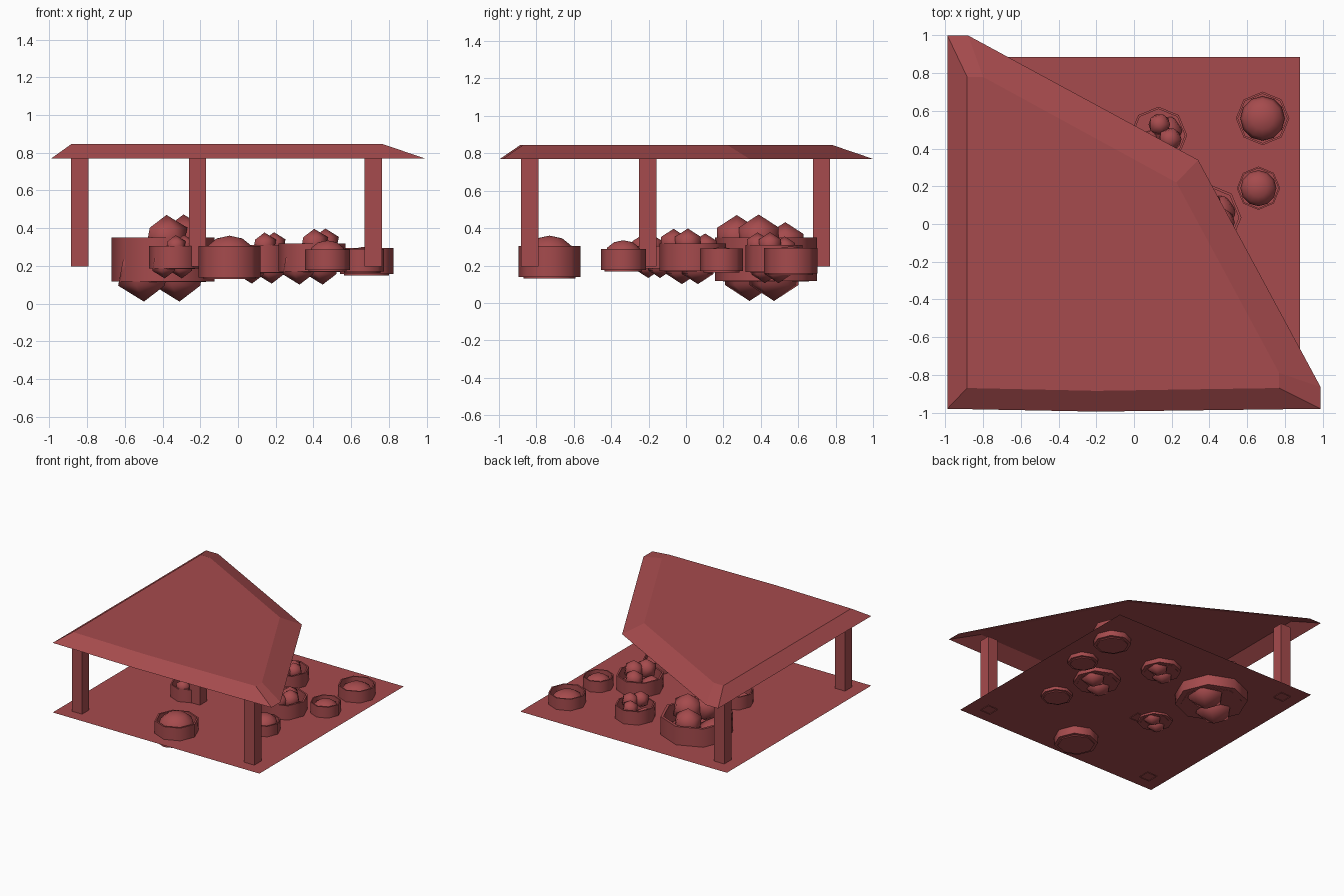
import bpy, bmesh, math
from mathutils import Matrix

if "Cube" in bpy.data.objects:
    bpy.data.objects.remove(bpy.data.objects["Cube"])

red = bpy.data.materials.new("red_clay")
red.diffuse_color = (0.38, 0.07, 0.074, 1)
red.use_nodes = True
red.node_tree.nodes["Principled BSDF"].inputs["Base Color"].default_value = red.diffuse_color


def finish(name, bm, angle=0):
    me = bpy.data.meshes.new(name)
    bmesh.ops.recalc_face_normals(bm, faces=bm.faces)
    bm.to_mesh(me)
    bm.free()
    ob = bpy.data.objects.new(name, me)
    me.materials.append(red)
    bpy.context.collection.objects.link(ob)
    if angle:
        bpy.ops.object.select_all(action='DESELECT')
        ob.select_set(True)
        bpy.context.view_layer.objects.active = ob
        bpy.ops.object.shade_smooth_by_angle(angle=math.radians(angle))
    return ob


def pot(name, x, y, r, z0, z1, foot):
    # eight-sided thin-walled pot with a closed base and a slight foot
    bm = bmesh.new()
    section = [(r * .84, z0 - foot), (r * .84, z0), (r, z0), (r, z1),
               (r * .92, z1), (r * .92, z0 + .03)]
    n = 8
    rings = [[bm.verts.new((x + q * math.cos(k * math.tau / n),
                            y + q * math.sin(k * math.tau / n), z))
              for q, z in section] for k in range(n)]
    for k in range(n):
        a, b = rings[k], rings[(k + 1) % n]
        for i in range(len(section) - 1):
            bm.faces.new((a[i], b[i], b[i + 1], a[i + 1]))
    bm.faces.new([ring[0] for ring in rings])
    finish(name, bm, 50)


# floor sheet
bm = bmesh.new()
bm.faces.new([bm.verts.new((x, y, 0.201)) for x, y in
              ((-.99, -.98), (.88, -.98), (.88, .885), (-.99, .885))])
finish("floor", bm)

# roof: top plate with sloping skirt, open underneath
eave = [(-.99, -.98), (-.2, -.995), (.99, -.98), (.99, -.865),
        (.34, .34), (-.88, 1.0), (-.99, 1.0)]
plate = [(-.885, -.87), (-.2, -.885), (.77, -.87), (.77, -.79),
         (.225, .22), (-.8, .78), (-.885, .78)]
bm = bmesh.new()
low = [bm.verts.new((x, y, .77)) for x, y in eave]
top = [bm.verts.new((x, y, .845)) for x, y in plate]
bm.faces.new(top)
for i in range(len(low)):
    j = (i + 1) % len(low)
    bm.faces.new((low[i], low[j], top[j], top[i]))
finish("roof", bm)

# square posts, open at the ends
for name, x, y in (("front_left_post", -.84, -.835), ("front_right_post", .718, -.835),
                   ("back_left_post", -.84, .725), ("middle_post", -.215, -.205)):
    bm = bmesh.new()
    bmesh.ops.create_cone(bm, cap_ends=False, segments=4, radius1=.046 * 2 ** .5,
                          radius2=.046 * 2 ** .5, depth=.6,
                          matrix=Matrix.Translation((x, y, .496))
                          @ Matrix.Rotation(math.pi / 4, 4, 'Z'))
    finish(name, bm)

# pots holding one large ball: x, y, radius, bottom, top, ball top
for i, (x, y, r, z0, z1, zt) in enumerate((
        (-.045, -.73, .165, .138, .305, .36),
        (.475, -.335, .12, .177, .287, .335),
        (.682, .56, .142, .157, .295, .303),
        (.66, .19, .115, .17, .29, .30))):
    pot(f"single_pot_{i + 1}", x, y, r, z0, z1, .008)
    h = (zt - z0) / 2
    bm = bmesh.new()
    bmesh.ops.create_uvsphere(bm, u_segments=12, v_segments=6, radius=1,
                              matrix=Matrix.Translation((x, y, z0 + h))
                              @ Matrix.Diagonal((r * .83, r * .83, h, 1)))
    finish(f"single_ball_{i + 1}", bm, 60)

# pots heaped with faceted balls; offsets are in pot radii:
# x, y, ball radius, distance of the ball tip beyond the rim or base
upper = [(.07, -.57, .45, .44), (.40, -.14, .45, .45), (.03, .38, .42, .30)]
lower = [(-.37, -.32, .56, .39), (.32, .16, .56, .39)]
for i, (x, y, r, z0, z1) in enumerate((
        (-.398, .427, .273, .117, .35),
        (.392, .035, .178, .17, .318),
        (.13, .47, .152, .165, .31),
        (-.34, -.16, .132, .185, .305))):
    pot(f"heap_pot_{i + 1}", x, y, r, z0, z1, .002)
    bm = bmesh.new()
    for heap, z, side in ((upper, z1, 1), (lower, z0, -1)):
        for a, b, q, tip in heap:
            bmesh.ops.create_icosphere(
                bm, subdivisions=1, radius=q * r,
                matrix=Matrix.Translation((x + a * r, y + b * r, z + side * (tip - q) * r)))
    finish(f"heap_balls_{i + 1}", bm, 80)
